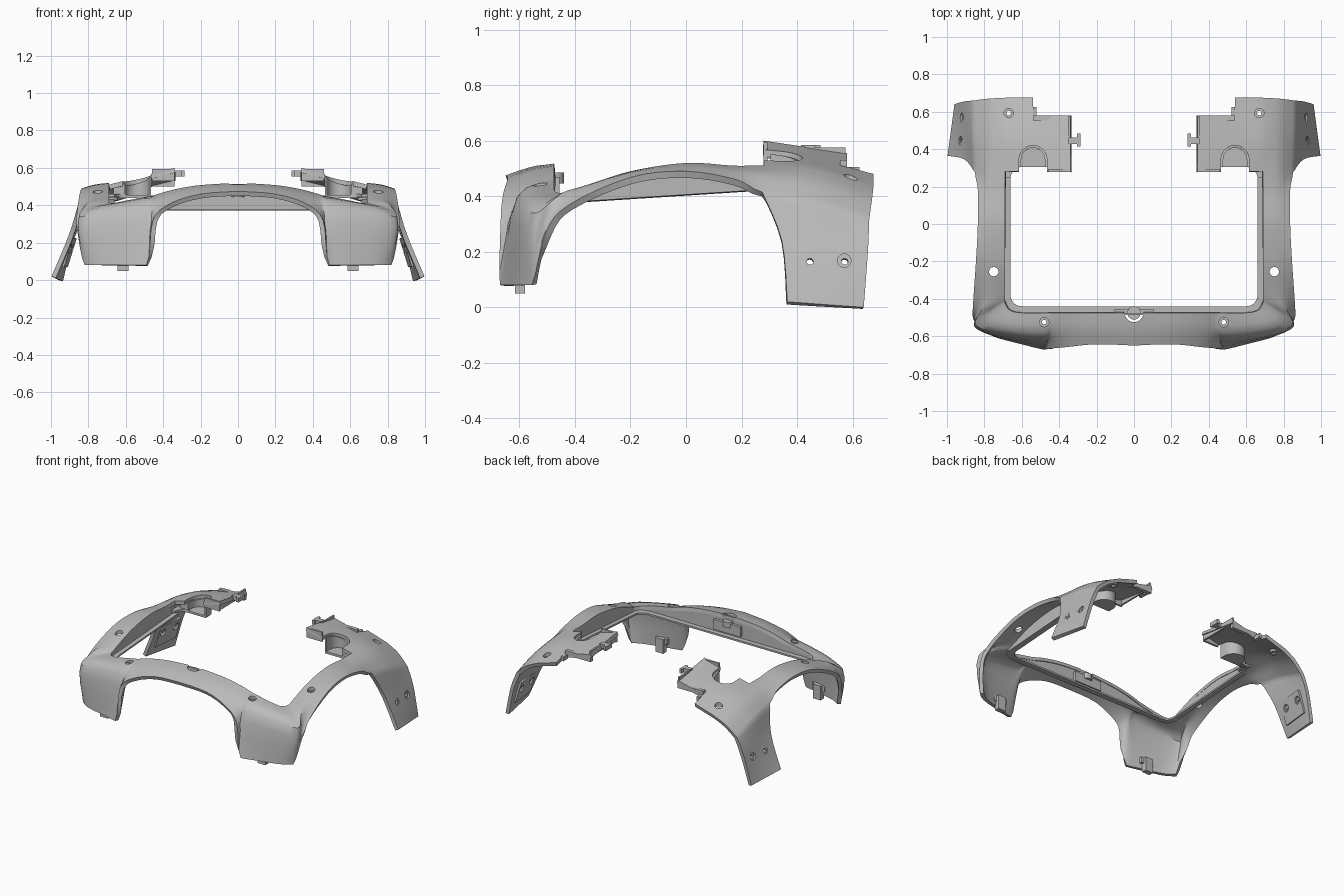
import bpy, bmesh, math
from mathutils import Vector, Matrix

cube = bpy.data.objects.get("Cube")
if cube:
    bpy.data.objects.remove(cube, do_unlink=True)

grey = bpy.data.materials.new("light grey plastic")
grey.use_nodes = True
grey.diffuse_color = (0.5, 0.5, 0.5, 1)
grey.node_tree.nodes["Principled BSDF"].inputs["Base Color"].default_value = grey.diffuse_color
upright = Matrix.Identity(4)
sideways = Matrix.Rotation(math.pi / 2, 4, "Y")


def spline(points, steps):
    """Sample a smooth curve through the given points."""
    points = [Vector(p) for p in points]
    ends = [points[0]] + points + [points[-1]]
    result = []
    for a, b, c, d in zip(ends, ends[1:], ends[2:], ends[3:]):
        for k in range(steps):
            t = k / steps
            result.append(b + (c - a) * t / 2 + (a * 2 - b * 5 + c * 4 - d) * t * t / 2
                          + (b * 3 - a - c * 3 + d) * t ** 3 / 2)
    return result + [points[-1]]


def add_object(name, bm):
    mesh = bpy.data.meshes.new(name)
    bm.to_mesh(mesh)
    bm.free()
    mesh.materials.append(grey)
    obj = bpy.data.objects.new(name, mesh)
    bpy.context.collection.objects.link(obj)
    return obj


def finish(obj, thickness=0, cutter=None, mirror=True):
    """Mirror, thicken and cut the part, then smooth it."""
    if mirror:
        mod = obj.modifiers.new("mirror", "MIRROR")
        mod.merge_threshold = 0.001
    if thickness:
        mod = obj.modifiers.new("thickness", "SOLIDIFY")
        mod.thickness = thickness
        mod.offset = -1
    if cutter:
        mod = obj.modifiers.new("holes", "BOOLEAN")
        mod.object = cutter
        mod.solver = "EXACT"
    bpy.ops.object.select_all(action="DESELECT")
    obj.select_set(True)
    bpy.context.view_layer.objects.active = obj
    for mod in list(obj.modifiers):
        bpy.ops.object.modifier_apply(modifier=mod.name)
    bpy.ops.object.shade_smooth_by_angle(angle=math.radians(35))


def loft(bm, rows):
    verts = [[bm.verts.new(p) for p in row] for row in rows]
    for a, b in zip(verts, verts[1:]):
        for j in range(len(a) - 1):
            bm.faces.new((a[j], a[j + 1], b[j + 1], b[j]))


def box(bm, center, size, turn=upright):
    bmesh.ops.create_cube(bm, size=1, matrix=Matrix.Translation(center) @ turn
                          @ Matrix.Diagonal((*size, 1)))


def cylinder(bm, center, radius, depth, turn=upright):
    bmesh.ops.create_cone(bm, cap_ends=True, segments=24, radius1=radius, radius2=radius,
                          depth=depth, matrix=Matrix.Translation(center) @ turn)


def boxes(name, items, cutter=None):
    bm = bmesh.new()
    for item in items:
        box(bm, *item)
    finish(add_object(name, bm), 0, cutter)


# Shell cross-sections: window edge, crown, outer edge
front_sections = [
    ((0, -.475, .52), (0, -.56, .505), (0, -.65, .475)),
    ((.2, -.475, .508), (.2, -.56, .493), (.2, -.643, .46)),
    ((.34, -.475, .485), (.35, -.565, .46), (.36, -.658, .41)),
    ((.43, -.475, .46), (.44, -.58, .425), (.455, -.667, .32)),
    ((.46, -.475, .452), (.48, -.61, .395), (.49, -.67, .08)),
    ((.6, -.475, .425), (.62, -.6, .375), (.62, -.638, .08)),
    ((.665, -.46, .412), (.77, -.573, .355), (.75, -.602, .08)),
    ((.69, -.42, .415), (.85, -.535, .34), (.82, -.555, .08)),
]
rail_sections = [
    ((.69, -.4, .42), (.815, -.46, .4), (.86, -.505, .27)),
    ((.69, -.35, .44), (.79, -.38, .43), (.86, -.42, .37)),
    ((.69, -.2, .49), (.77, -.2, .485), (.845, -.2, .468)),
    ((.69, 0, .52), (.77, 0, .51), (.835, 0, .49)),
    ((.69, .17, .51), (.77, .17, .495), (.835, .18, .46)),
    ((.69, .28, .51), (.78, .275, .48), (.85, .275, .415)),
    ((.69, .47, .5), (.78, .47, .455), (.86, .47, .38)),
    ((.69, .675, .435), (.78, .67, .39), (.86, .66, .32)),
]
steps = 4
columns = [spline(line, steps) for line in zip(*(front_sections + rail_sections))]
grid = [spline(row, steps) for row in zip(*columns)]
for row in grid:
    for p in row:
        p.z = max(p.z, .08)
rear_start = len(grid) - 1 - 2 * steps
rear = grid[rear_start:]


def arm_height(y):
    return .6 - .15 * (y - .28)


# Rear rows gain an arm on the inside and a leg on the outside
full_rows = []
for i, row in enumerate(rear):
    t = i / (len(rear) - 1)
    inner = row[0]
    tip = Vector((.34, inner.y, arm_height(inner.y)))
    arm = [tip.lerp(inner, k / 6) for k in range(6)]
    knee = Vector((.905, .345, .24)).lerp(Vector((.91, .655, .2)), t)
    foot = Vector((.997, .365, .02)).lerp(Vector((.96, .64, 0)), t)
    leg = spline([row[-2], row[-1], knee, foot], steps)[steps + 1:]
    full_rows.append(arm + row + leg)

# Cutters: screw holes, arm pocket, back corner and centre notch
bm = bmesh.new()
for s in (1, -1):
    for x, y in ((.48, -.525), (.75, -.255), (.67, .593)):
        cylinder(bm, (s * x, y, .45), .025, .3)
    for x, y in ((.94, .445), (.925, .57)):
        cylinder(bm, (s * x, y, .168), .024, .2, sideways)
    cylinder(bm, (s * .54, .345, .55), .075, .3)
    box(bm, (s * .42, .68, .5), (.24, .2, .4))
cylinder(bm, (0, -.475, .5), .05, .2)
cutter = add_object("hole_cutter", bm)
cutter.hide_render = True
bm = bmesh.new()
for s in (1, -1):
    box(bm, (s * .54, .295, .55), (.15, .1, .3))
pocket_cutter = add_object("pocket_cutter", bm)
pocket_cutter.hide_render = True

# Main shell
bm = bmesh.new()
loft(bm, grid[:rear_start + 1])
loft(bm, full_rows)
bmesh.ops.remove_doubles(bm, verts=bm.verts[:], dist=.0005)
shell = add_object("shell", bm)
finish(shell, .025, cutter)
finish(shell, 0, pocket_cutter, False)

# Window rim: a wall under the shell edge with a narrow, round-cornered lip
bm = bmesh.new()
rim = []
corner = Vector((.6, -.38))
for row in grid[:rear_start + 1]:
    p = row[0]
    low = .385 + .065 * (p.y + .45)
    lip = Vector((min(p.x, .66), max(p.y, -.44)))
    if p.x > corner.x and p.y < corner.y:
        lip = corner + (p.xy - corner).normalized() * .06
    rim.append([Vector((*lip, low)), Vector((p.x, p.y, low)), p - Vector((0, 0, .006))])
loft(bm, rim)
finish(add_object("window_rim", bm), .012)

# Rounded rear corner of the lip
bm = bmesh.new()
fillet = [(.6 + .06 * math.cos(a), .245 + .06 * math.sin(a), .445)
          for a in [math.pi * k / 12 for k in range(7)]]
bm.faces.new([bm.verts.new(p) for p in fillet + [(.6, .33, .445), (.69, .33, .445),
                                                 (.69, .245, .445)]])
finish(add_object("rim_corner", bm), .015)

# Rounded pocket in each arm, with floor
bm = bmesh.new()
arc = [Vector((.54 + .075 * math.cos(a), .345 + .075 * math.sin(a), 0))
       for a in [math.pi * k / 16 for k in range(17)]]
outline = [Vector((.615, .305, 0))] + arc + [Vector((.465, .305, 0))]
wall = []
for p in outline:
    top = arm_height(p.y) - .09 * (p.x - .34) / .35 - .012
    wall.append([Vector((p.x, p.y, top)), Vector((p.x, p.y, .44))])
loft(bm, wall)
finish(add_object("pocket_wall", bm), .012)
bm = bmesh.new()
bm.faces.new([bm.verts.new((p.x, p.y, .455)) for p in outline])
finish(add_object("pocket_floor", bm), .015)

# Arm edges, hooked tab and rear step
boxes("arm_edge", [((.4, .286, .562), (.12, .014, .066)),
                   ((.346, .43, .556), (.012, .29, .04)),
                   ((.64, .31, .475), (.05, .015, .07))])
boxes("arm_tab", [((.325, .445, .57), (.05, .035, .03)), ((.296, .45, .57), (.018, .07, .03))])
boxes("arm_step", [((.44, .567, .515), (.2, .026, .03)), ((.53, .6, .49), (.02, .05, .03))])

# Leg backing plates, locating pegs and centre latch
tilt = Matrix.Rotation(.1, 4, "Z") @ Matrix.Rotation(-.3, 4, "Y")
boxes("rear_leg_plate", [((.908, .505, .15), (.025, .2, .16), tilt)], cutter)
boxes("front_leg_peg", [((.615, -.598, .1), (.06, .036, .1)),
                        ((.615, -.607, .13), (.1, .02, .04))])
bm = bmesh.new()
box(bm, (0, -.466, .435), (.21, .022, .07))
cylinder(bm, (0, -.475, .465), .036, .04)
finish(add_object("centre_latch", bm), mirror=False)

# Screw seats inside the shell and leg holes
bm = bmesh.new()
profile = ((.012, 0, 0), (.029, 0, 0), (.029, 0, .016), (.012, 0, .016), (.012, 0, 0))
leg_turn = tilt @ sideways
for center, turn in (((.48, -.525, .41), upright), ((.67, .593, .425), upright),
                     ((.91, .445, .16), leg_turn), ((.897, .57, .16), leg_turn)):
    place = Matrix.Translation(center) @ turn
    loft(bm, [[place @ Matrix.Rotation(math.tau * k / 24, 4, "Z") @ Vector(q) for q in profile]
              for k in range(25)])
bmesh.ops.remove_doubles(bm, verts=bm.verts[:], dist=.0005)
bmesh.ops.recalc_face_normals(bm, faces=bm.faces[:])
finish(add_object("screw_seat", bm))

for helper in (cutter, pocket_cutter):
    bpy.data.objects.remove(helper, do_unlink=True)
